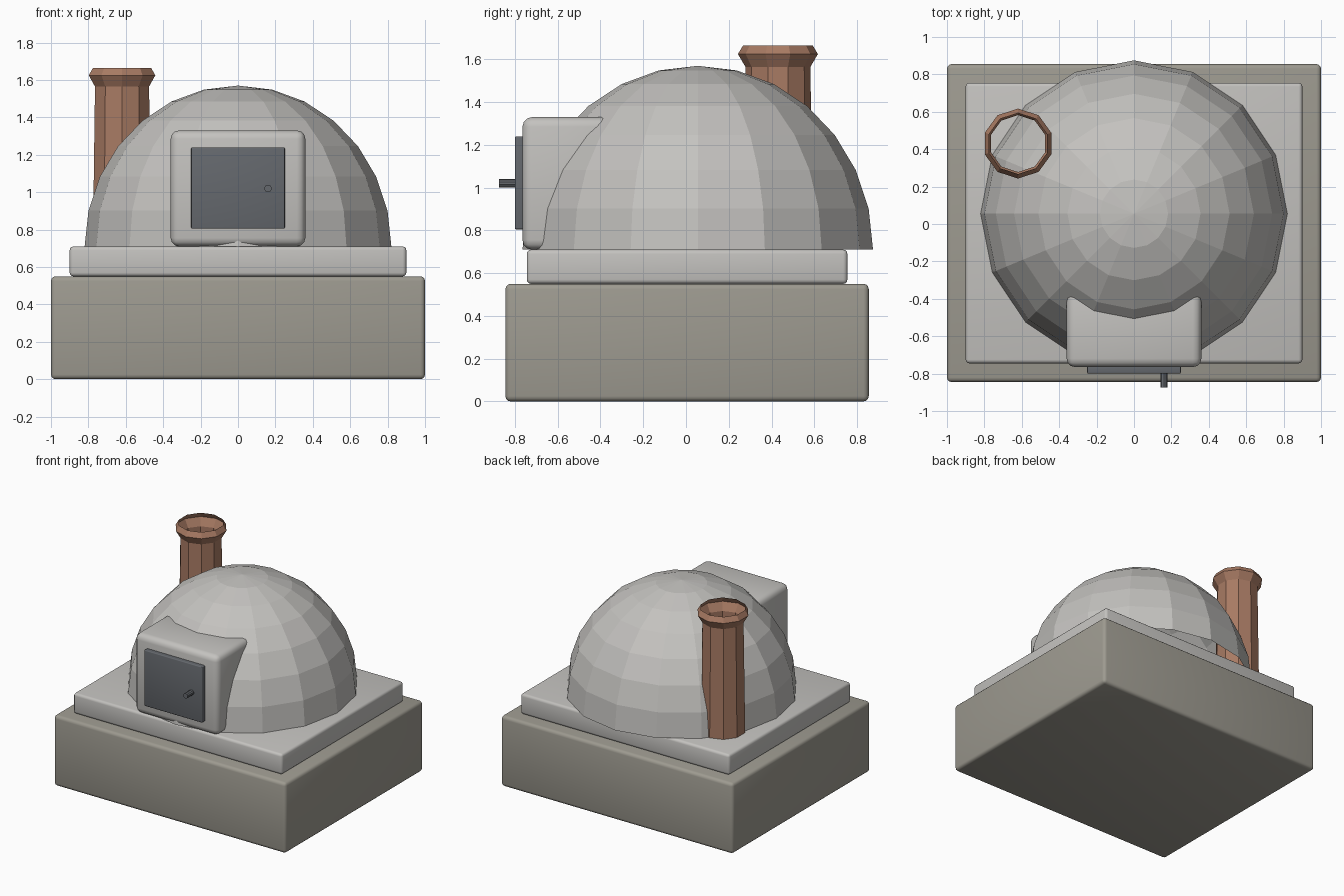
import bpy, bmesh, math
from mathutils import Matrix

if "Cube" in bpy.data.objects:
    bpy.data.objects.remove(bpy.data.objects["Cube"])


def material(name, rgb):
    m = bpy.data.materials.new(name)
    m.use_nodes = True
    m.diffuse_color = (*rgb, 1)
    bsdf = m.node_tree.nodes["Principled BSDF"]
    bsdf.inputs["Base Color"].default_value = (*rgb, 1)
    bsdf.inputs["Roughness"].default_value = 0.8
    return m


plaster = material("pale plaster", (0.55, 0.54, 0.52))
stone = material("warm grey stone", (0.34, 0.325, 0.28))
clay = material("terracotta", (0.39, 0.195, 0.125))
iron = material("dark iron", (0.13, 0.14, 0.155))


def finish(name, bm, mat):
    bmesh.ops.recalc_face_normals(bm, faces=bm.faces)
    mesh = bpy.data.meshes.new(name)
    bm.to_mesh(mesh)
    bm.free()
    mesh.materials.append(mat)
    obj = bpy.data.objects.new(name, mesh)
    bpy.context.collection.objects.link(obj)
    return obj


def smooth(obj):
    bpy.ops.object.select_all(action="DESELECT")
    bpy.context.view_layer.objects.active = obj
    obj.select_set(True)
    bpy.ops.object.shade_smooth_by_angle(angle=math.radians(35))


def box(name, x, y, z, mat, bevel):
    """Rounded box from (min, max) ranges on each axis."""
    bm = bmesh.new()
    bmesh.ops.create_cube(bm, size=1)
    for v in bm.verts:
        v.co = [sum(r) / 2 + c * (r[1] - r[0]) for r, c in zip((x, y, z), v.co)]
    bmesh.ops.bevel(bm, geom=bm.edges[:], offset=bevel, segments=3,
                    profile=0.5, affect="EDGES")
    obj = finish(name, bm, mat)
    smooth(obj)
    return obj


def lathe(name, profile, sides, centre, mat):
    """Spin a (radius, height) profile, with the first corner at the back."""
    bm = bmesh.new()
    verts = [bm.verts.new((0, r, z)) for r, z in profile]
    edges = [bm.edges.new(pair) for pair in zip(verts, verts[1:])]
    bmesh.ops.spin(bm, geom=verts + edges, cent=(0, 0, 0), axis=(0, 0, 1),
                   angle=math.tau, steps=sides, use_duplicate=False)
    bmesh.ops.remove_doubles(bm, verts=bm.verts, dist=0.0005)
    bmesh.ops.translate(bm, verts=bm.verts, vec=(*centre, 0))
    return finish(name, bm, mat)


# Stepped plinth
box("stone_base", (-1, 1), (-0.845, 0.855), (0, 0.55), stone, 0.025)
box("hearth_slab", (-0.9, 0.9), (-0.745, 0.755), (0.55, 0.71), plaster, 0.02)

# Open-bottomed faceted dome
bands = 7
arc = [math.pi / 2 * i / bands for i in range(bands + 1)]
lathe("oven_dome", [(0.82 * math.cos(a), 0.71 + 0.86 * math.sin(a)) for a in arc],
      16, (0, 0.055), plaster)

# Mouth block with iron door and handle
box("oven_mouth", (-0.36, 0.36), (-0.765, -0.33), (0.71, 1.33), plaster, 0.045)
box("oven_door", (-0.25, 0.25), (-0.8, -0.75), (0.805, 1.24), iron, 0.006)

bm = bmesh.new()
bmesh.ops.create_cone(bm, cap_ends=True, segments=10, radius1=0.02, radius2=0.02,
                      depth=0.08, matrix=Matrix.Translation((0.16, -0.835, 1.02))
                      @ Matrix.Rotation(math.pi / 2, 4, "X"))
smooth(finish("door_handle", bm, iron))

# Hollow flue with flared collar
flue = [(0.164, 0.71), (0.152, 1.565), (0.187, 1.625), (0.163, 1.665)]
lathe("chimney", flue, 10, (-0.62, 0.43), clay)
